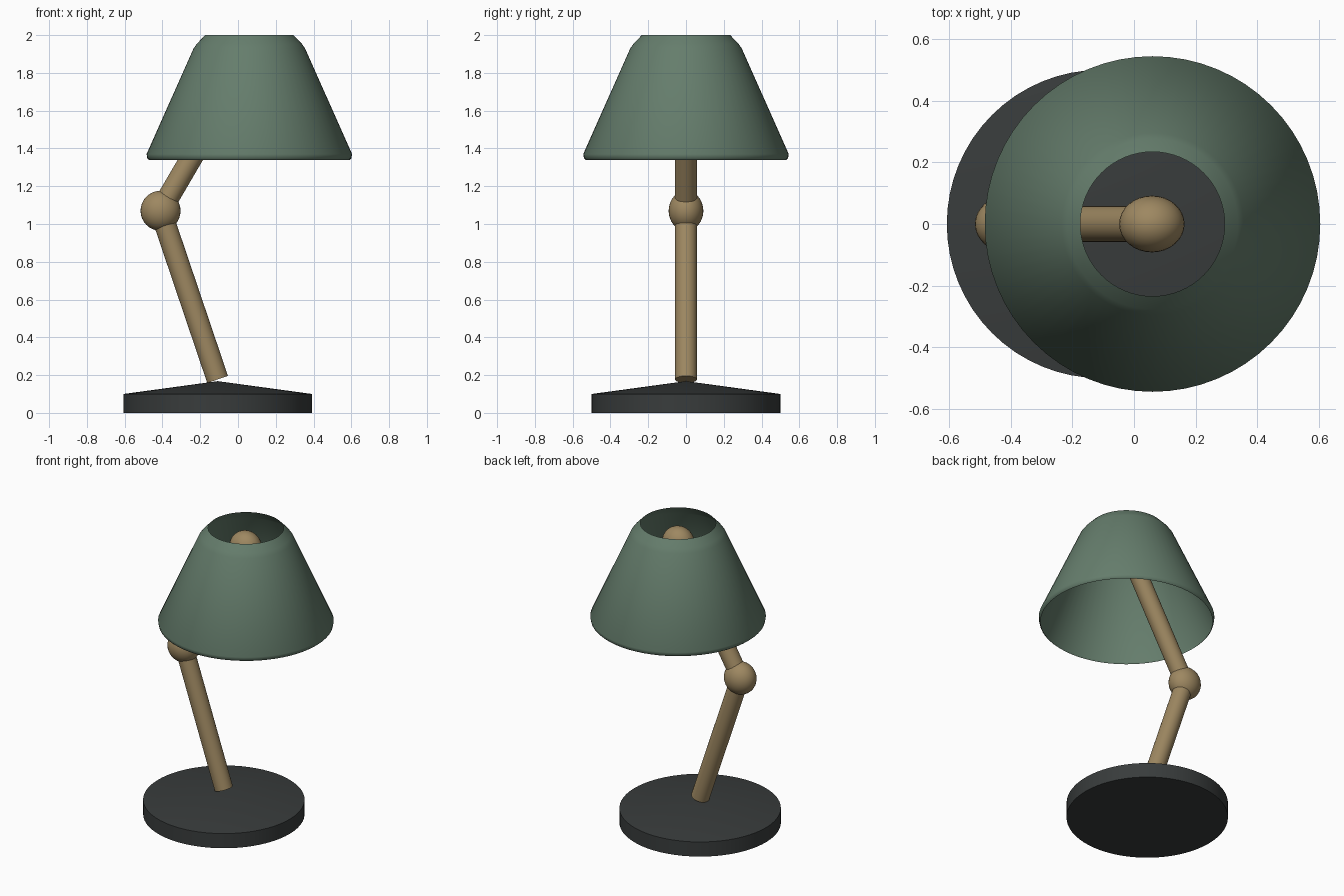
import bpy
import bmesh
import math
from mathutils import Vector

if "Cube" in bpy.data.objects:
    bpy.data.objects.remove(bpy.data.objects["Cube"])


def material(name, rgb):
    mat = bpy.data.materials.new(name)
    mat.diffuse_color = (*rgb, 1)
    mat.use_nodes = True
    mat.node_tree.nodes["Principled BSDF"].inputs["Base Color"].default_value = mat.diffuse_color
    return mat


GREEN = material("shade_green", (0.13, 0.205, 0.15))
TAN = material("arm_tan", (0.34, 0.245, 0.12))
DARK = material("base_dark", (0.04, 0.045, 0.045))


def finish(obj, name, mat, angle=30):
    obj.name = name
    obj.data.materials.append(mat)
    bpy.ops.object.select_all(action='DESELECT')
    obj.select_set(True)
    bpy.context.view_layer.objects.active = obj
    bpy.ops.object.shade_smooth_by_angle(angle=math.radians(angle))
    return obj


def lathe(name, profile, x, mat, angle=30, steps=64):
    """Revolve (radius, z) points around a vertical axis at x."""
    bm = bmesh.new()
    verts = [bm.verts.new((r, 0, z)) for r, z in profile]
    edges = [bm.edges.new(pair) for pair in zip(verts, verts[1:])]
    bmesh.ops.spin(bm, geom=verts + edges, cent=(0, 0, 0), axis=(0, 0, 1),
                   angle=math.tau, steps=steps, use_duplicate=False)
    bmesh.ops.remove_doubles(bm, verts=bm.verts, dist=1e-4)
    bmesh.ops.recalc_face_normals(bm, faces=bm.faces)
    mesh = bpy.data.meshes.new(name)
    bm.to_mesh(mesh)
    bm.free()
    obj = bpy.data.objects.new(name, mesh)
    bpy.context.collection.objects.link(obj)
    obj.location.x = x
    return finish(obj, name, mat, angle)


def rod(name, start, end, radius, mat):
    axis = end - start
    bpy.ops.mesh.primitive_cylinder_add(vertices=32, radius=radius, depth=axis.length,
                                        location=(start + end) / 2)
    obj = bpy.context.object
    obj.rotation_euler = axis.to_track_quat('Z', 'Y').to_euler()
    return finish(obj, name, mat)


def joint(name, center, mat):
    bpy.ops.mesh.primitive_uv_sphere_add(segments=32, ring_count=16, radius=1, location=center)
    obj = bpy.context.object
    obj.scale = (0.106, 0.092, 0.106)
    return finish(obj, name, mat)


FOOT = Vector((-0.108, 0, 0.177))
ELBOW = Vector((-0.41, 0, 1.07))
HEAD = Vector((0.058, 0, 1.87))

# Round base with a shallow conical top
lathe("base", [(0, 0), (0.5, 0), (0.5, 0.1), (0, 0.168)], -0.107, DARK)

# Two arms and their flattened ball joints
rod("lower_arm", FOOT, ELBOW, 0.058, TAN)
rod("upper_arm", ELBOW, HEAD, 0.058, TAN)
joint("elbow_joint", ELBOW, TAN)
joint("head_joint", HEAD, TAN)

# Thin open lampshade, turned in at both rims
lathe("lampshade", [(0.532, 1.34), (0.54, 1.347), (0.544, 1.37), (0.295, 1.93),
                    (0.277, 1.955), (0.234, 2.0)], 0.06, GREEN, angle=60)
